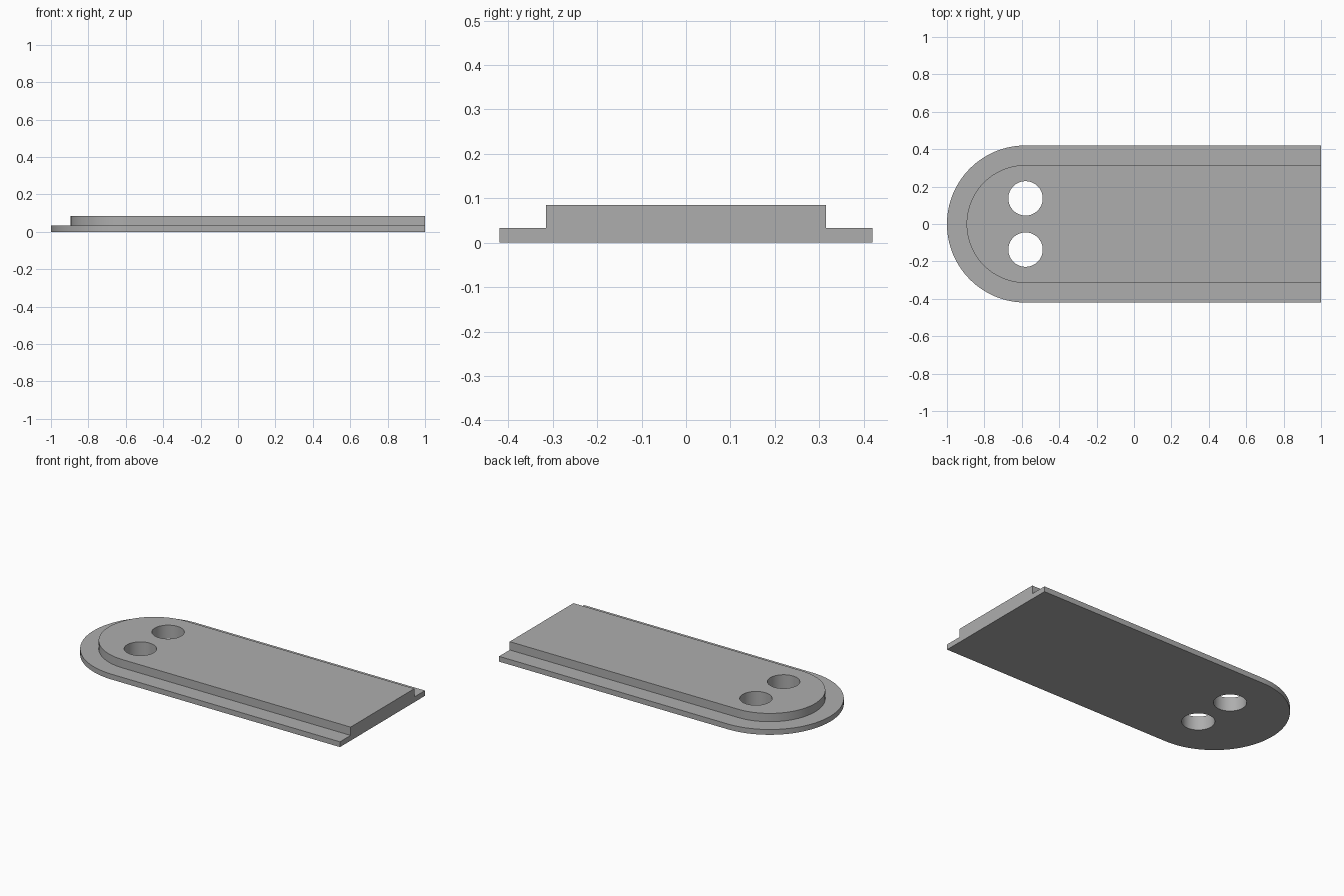
import bpy
import bmesh
import math

old = bpy.data.objects.get("Cube")
if old:
    bpy.data.objects.remove(old, do_unlink=True)

END_X, ARC_X = 1.0, -0.58
FLANGE_R, RAISED_R = 0.42, 0.315
FLANGE_Z, TOP_Z = 0.033, 0.085
HOLE_R, HOLE_Y = 0.092, 0.137
SEGMENTS = 64

grey = bpy.data.materials.new("plain grey")
grey.use_nodes = True
color = (0.42, 0.42, 0.42, 1)
grey.diffuse_color = color
grey.node_tree.nodes["Principled BSDF"].inputs["Base Color"].default_value = color


def outline(bm, radius, z):
    """U-shaped outline: straight sides joined by a half circle."""
    points = [(END_X, radius)]
    for i in range(SEGMENTS + 1):
        a = math.pi / 2 + math.pi * i / SEGMENTS
        points.append((ARC_X + radius * math.cos(a), radius * math.sin(a)))
    points.append((END_X, -radius))
    return [bm.verts.new((x, y, z)) for x, y in points]


# Stepped plate: flange and raised panel in one closed shell
bm = bmesh.new()
rows = [outline(bm, r, z) for r, z in (
    (FLANGE_R, 0), (FLANGE_R, FLANGE_Z), (RAISED_R, FLANGE_Z), (RAISED_R, TOP_Z))]
for low, high in zip(rows, rows[1:]):
    for i in range(len(low) - 1):
        bm.faces.new((low[i], low[i + 1], high[i + 1], high[i]))
bm.faces.new(rows[0])
bm.faces.new(rows[-1])
# Flat square-cut end
bm.faces.new([r[0] for r in rows] + [r[-1] for r in reversed(rows)])
bmesh.ops.recalc_face_normals(bm, faces=bm.faces)
mesh = bpy.data.meshes.new("stepped_plate")
bm.to_mesh(mesh)
bm.free()
plate = bpy.data.objects.new("stepped_plate", mesh)
bpy.context.collection.objects.link(plate)
mesh.materials.append(grey)

# Pair of through holes
for side, name in ((1, "back"), (-1, "front")):
    bpy.ops.mesh.primitive_cylinder_add(
        vertices=SEGMENTS, radius=HOLE_R, depth=0.4,
        location=(ARC_X, side * HOLE_Y, 0))
    cutter = bpy.context.object
    cutter.name = name + "_hole_cutter"
    cutter.hide_render = True
    cutter.data.materials.append(grey)
    bpy.ops.object.select_all(action="DESELECT")
    plate.select_set(True)
    bpy.context.view_layer.objects.active = plate
    cut = plate.modifiers.new(name + "_hole", "BOOLEAN")
    cut.operation = "DIFFERENCE"
    cut.solver = "EXACT"
    cut.object = cutter
    bpy.ops.object.modifier_apply(modifier=cut.name)
    bpy.data.objects.remove(cutter, do_unlink=True)

bpy.ops.object.shade_smooth_by_angle(angle=math.radians(30))
